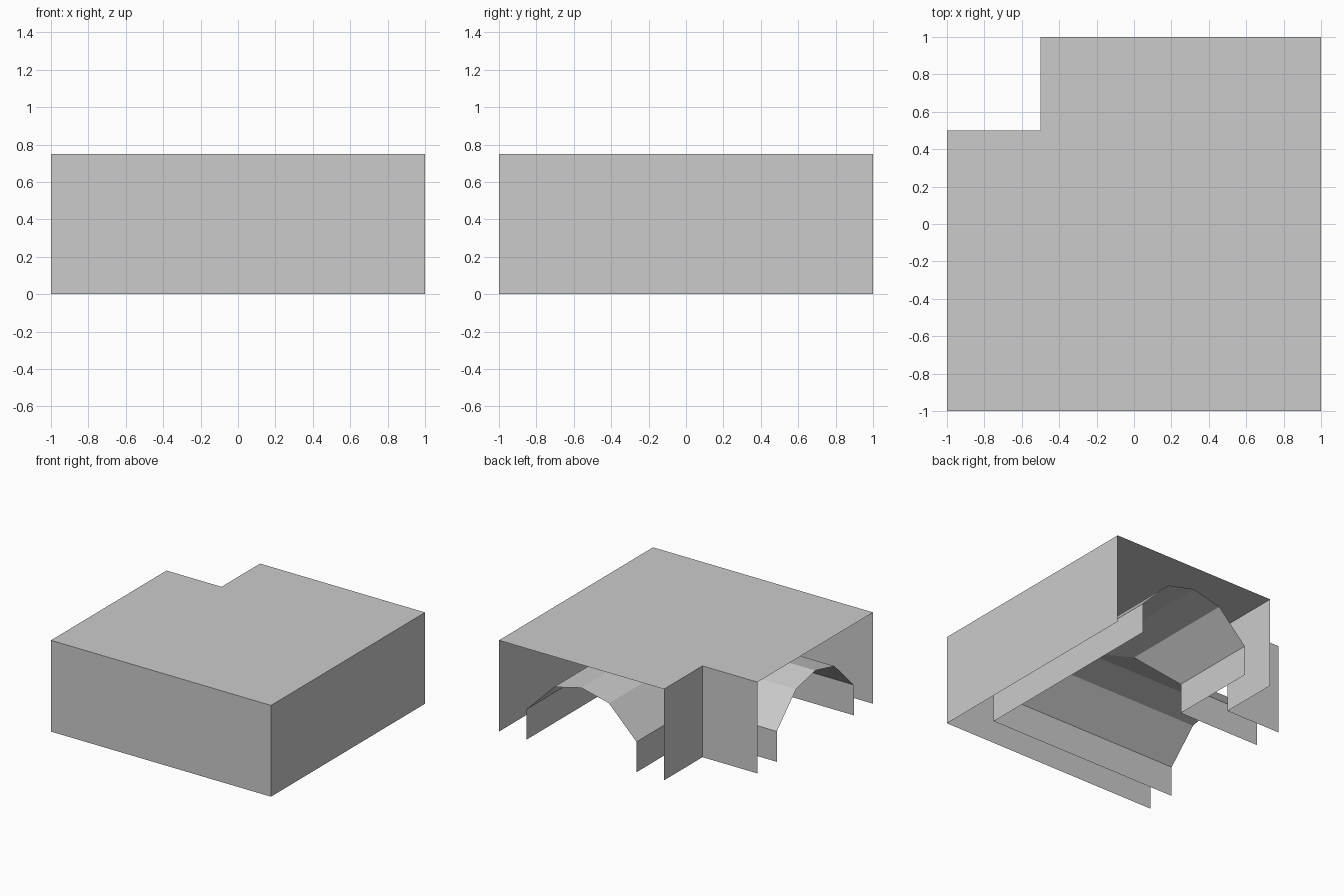
import bpy

if "Cube" in bpy.data.objects:
    bpy.data.objects.remove(bpy.data.objects["Cube"])


def sweep_corner(name, profile):
    """Sweep an (offset, z) profile round a mitred right-angle bend, from y=1 to x=-1."""
    stations = [lambda t: (t, 1), lambda t: (t, -t), lambda t: (-1, -t)]
    n = len(profile)
    verts = [(*at(t), z) for at in stations for t, z in profile]
    faces = [(s * n + i, (s + 1) * n + i, (s + 1) * n + i + 1, s * n + i + 1)
             for s in range(len(stations) - 1) for i in range(n - 1)]
    mesh = bpy.data.meshes.new(name)
    mesh.from_pydata(verts, [], faces)
    mesh.update()
    obj = bpy.data.objects.new(name, mesh)
    bpy.context.collection.objects.link(obj)
    return obj


# Outer box: inner wall, flat roof, outer wall (normals face out)
sweep_corner("outer_shell", [(-0.5, 0), (-0.5, 0.75), (1, 0.75), (1, 0)])

# Tunnel lining: low walls and faceted arch (normals face into the passage)
sweep_corner("tunnel_lining", [(0.75, 0), (0.75, 0.25), (0.5, 0.5), (0.25, 0.56),
                               (0, 0.5), (-0.25, 0.25), (-0.25, 0)])
